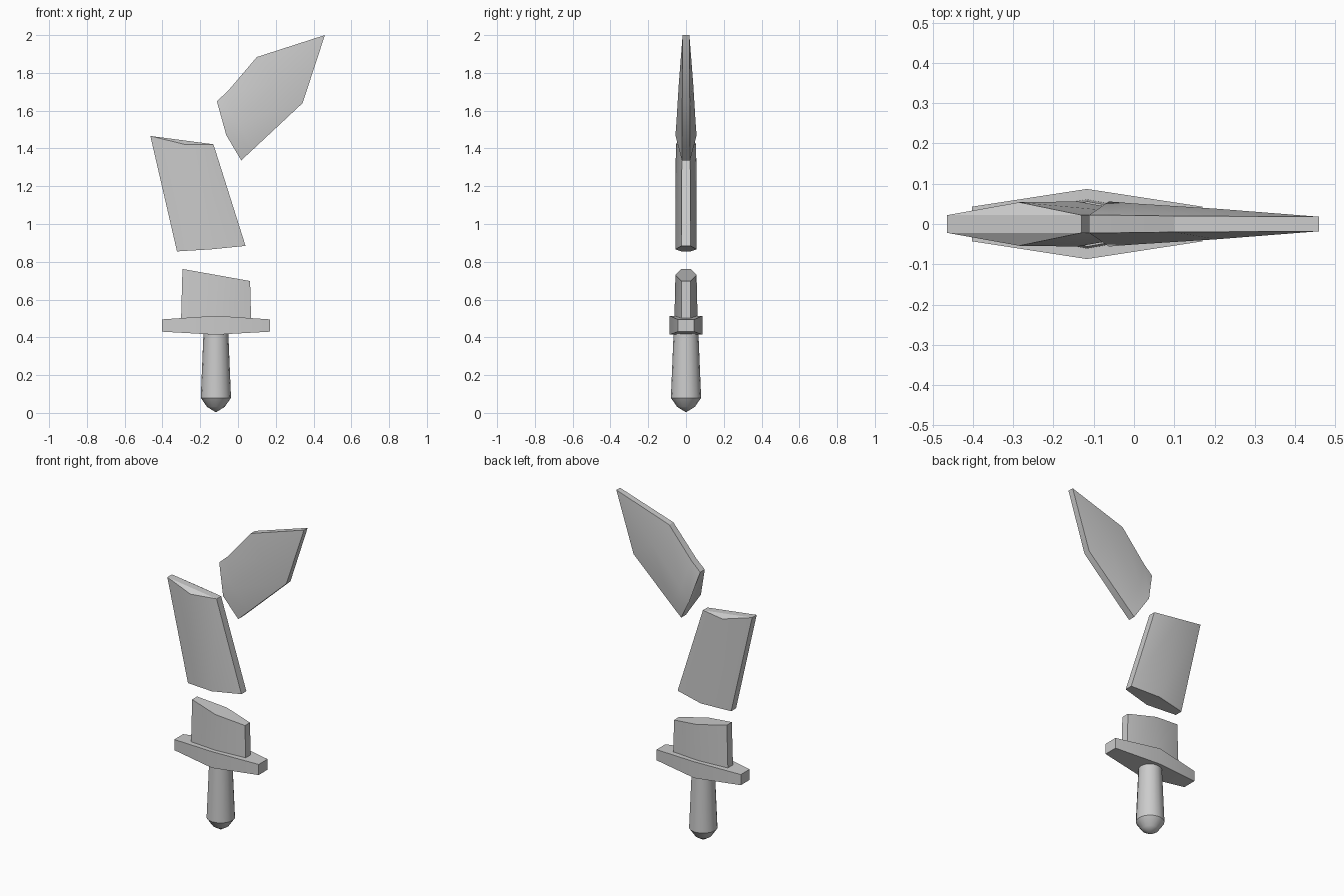
import bpy, bmesh, math

if "Cube" in bpy.data.objects:
    bpy.data.objects.remove(bpy.data.objects["Cube"])


def finish(name, bm):
    bmesh.ops.remove_doubles(bm, verts=bm.verts, dist=0.0005)
    bmesh.ops.recalc_face_normals(bm, faces=bm.faces)
    mesh = bpy.data.meshes.new(name)
    bm.to_mesh(mesh)
    bm.free()
    ob = bpy.data.objects.new(name, mesh)
    bpy.context.collection.objects.link(ob)
    bpy.ops.object.select_all(action='DESELECT')
    ob.select_set(True)
    bpy.context.view_layer.objects.active = ob
    bpy.ops.object.shade_smooth_by_angle(angle=math.radians(30))
    return ob


def bridge(bm, rings):
    for a, b in zip(rings, rings[1:]):
        n = len(a)
        for i in range(n):
            j = (i + 1) % n
            bm.faces.new((a[i], a[j], b[j], b[i]))


def blade(name, stations, cap_end=True):
    """Loft six-sided sections: (left xz, ridge xz, right xz, edge half, ridge half)."""
    bm = bmesh.new()
    rings = []
    for l, m, r, e, c in stations:
        pts = [(l, -e), (m, -c), (r, -e), (r, e), (m, c), (l, e)]
        rings.append([bm.verts.new((p[0], y, p[1])) for p, y in pts])
    bridge(bm, rings)
    for ring in [rings[0]] + ([rings[-1]] if cap_end else []):
        lf, mf, rf, rb, mb, lb = ring
        bm.faces.new((lf, mf, rf))
        bm.faces.new((lf, rf, rb, lb))
        bm.faces.new((lb, rb, mb))
    return finish(name, bm)


CX = -0.117

# Grip with rounded pommel, turned around its axis
bm = bmesh.new()
profile = [(0.0, 0.003), (0.047, 0.032), (0.08, 0.08), (0.065, 0.44)]
rings = []
N = 16
for r, z in profile:
    rings.append([bm.verts.new((CX + r * math.cos(2 * math.pi * i / N),
                                r * math.sin(2 * math.pi * i / N), z)) for i in range(N)])
bridge(bm, rings)
bm.faces.new(rings[-1])
finish("grip", bm)

# Crossguard, thickest in the middle
bm = bmesh.new()
rings = []
for x, y, z0, z1 in [(-0.402, 0.043, 0.43, 0.495), (CX, 0.087, 0.414, 0.514),
                     (0.17, 0.043, 0.43, 0.495)]:
    rings.append([bm.verts.new((x, a, b)) for a, b in
                  [(-y, z0), (y, z0), (y, z1), (-y, z1)]])
bridge(bm, rings)
bm.faces.new(rings[0])
bm.faces.new(rings[-1])
finish("crossguard", bm)

# Broken blade pieces
blade("blade_stub", [
    ((-0.302, 0.47), (CX, 0.47), (0.07, 0.47), 0.025, 0.062),
    ((-0.294, 0.762), (-0.115, 0.73), (0.064, 0.698), 0.024, 0.056)])

blade("blade_middle", [
    ((-0.323, 0.855), (-0.14, 0.866), (0.04, 0.884), 0.024, 0.056),
    ((-0.464, 1.466), (-0.285, 1.422), (-0.13, 1.422), 0.022, 0.054)])

blade("blade_tip", [
    ((-0.112, 1.65), (-0.062, 1.47), (0.017, 1.337), 0.022, 0.056),
    ((-0.055, 1.702), (0.0, 1.535), (0.083, 1.398), 0.022, 0.051),
    ((0.10, 1.884), (0.205, 1.745), (0.342, 1.64), 0.02, 0.038),
    ((0.46, 2.0), (0.46, 2.0), (0.46, 2.0), 0.018, 0.018)], cap_end=False)
